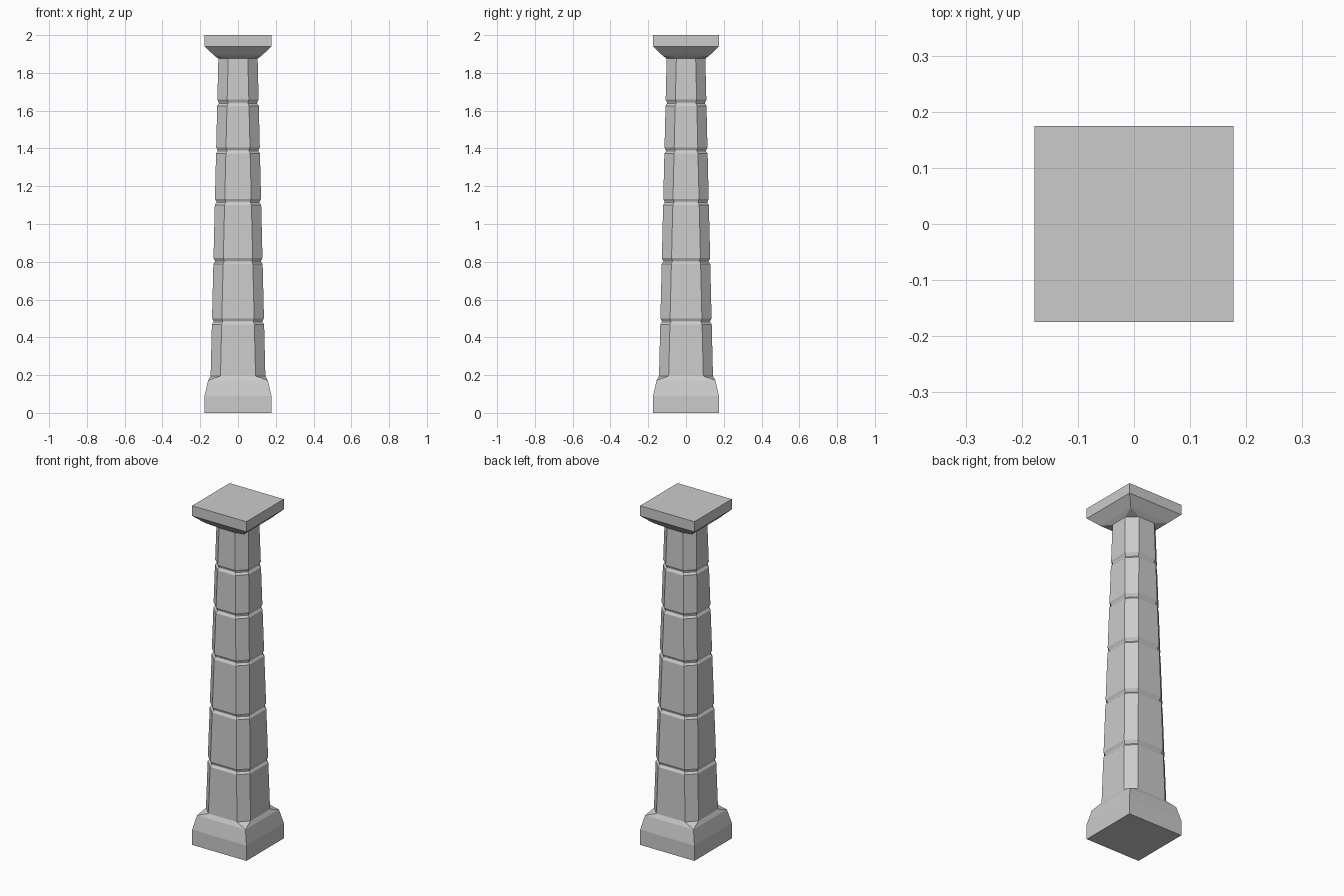
import bpy, bmesh

if "Cube" in bpy.data.objects:
    bpy.data.objects.remove(bpy.data.objects["Cube"])

Y_SCALE = 0.985   # the plan is very slightly narrower in depth
CH = 0.052        # corner chamfer of the shaft


def ring(bm, z, half, ch):
    """Square ring with chamfered corners; ch = 0 gives a plain square."""
    a, b = half, half - ch
    pts = [(b, -a), (a, -b), (a, b), (b, a), (-b, a), (-a, b), (-a, -b), (-b, -a)]
    return [bm.verts.new((x, y * Y_SCALE, z)) for x, y in pts]


def loft(name, profile, cap_bottom=False, cap_top=False):
    """Skin a stack of (z, half width, chamfer) rings."""
    bm = bmesh.new()
    rings = [ring(bm, *p) for p in profile]
    for lo, hi in zip(rings, rings[1:]):
        for i in range(8):
            j = (i + 1) % 8
            bm.faces.new((lo[i], lo[j], hi[j], hi[i]))
    if cap_bottom:
        bm.faces.new(rings[0][::-1])
    if cap_top:
        bm.faces.new(rings[-1])
    # square rings collapse to four corners here
    bmesh.ops.remove_doubles(bm, verts=bm.verts[:], dist=1e-5)
    bmesh.ops.recalc_face_normals(bm, faces=bm.faces[:])
    mesh = bpy.data.meshes.new(name)
    bm.to_mesh(mesh)
    bm.free()
    obj = bpy.data.objects.new(name, mesh)
    bpy.context.collection.objects.link(obj)
    return obj


def shaft_half(z):
    return 0.145 - 0.0244 * (z - 0.195)


Z0, Z1 = 0.195, 1.875

# plinth
loft("plinth", [(0, 0.177, 0), (0.09, 0.177, 0), (0.172, 0.158, 0),
                (Z0, shaft_half(Z0), CH)], cap_bottom=True)

# tapered shaft with joint grooves between the stone blocks
profile = [(Z0, shaft_half(Z0), CH)]
for z in (0.483, 0.802, 1.115, 1.388, 1.64):
    profile += [(z - 0.014, shaft_half(z - 0.014), CH),
                (z - 0.002, shaft_half(z) - 0.008, CH - 0.003),
                (z + 0.003, shaft_half(z) - 0.008, CH - 0.003),
                (z + 0.018, shaft_half(z + 0.018), CH)]
profile.append((Z1, shaft_half(Z1), CH))
loft("shaft", profile)

# capital with flared underside and square slab
loft("capital", [(Z1, shaft_half(Z1), CH), (1.893, 0.127, 0),
                 (1.94, 0.177, 0), (2.0, 0.177, 0)], cap_top=True)
